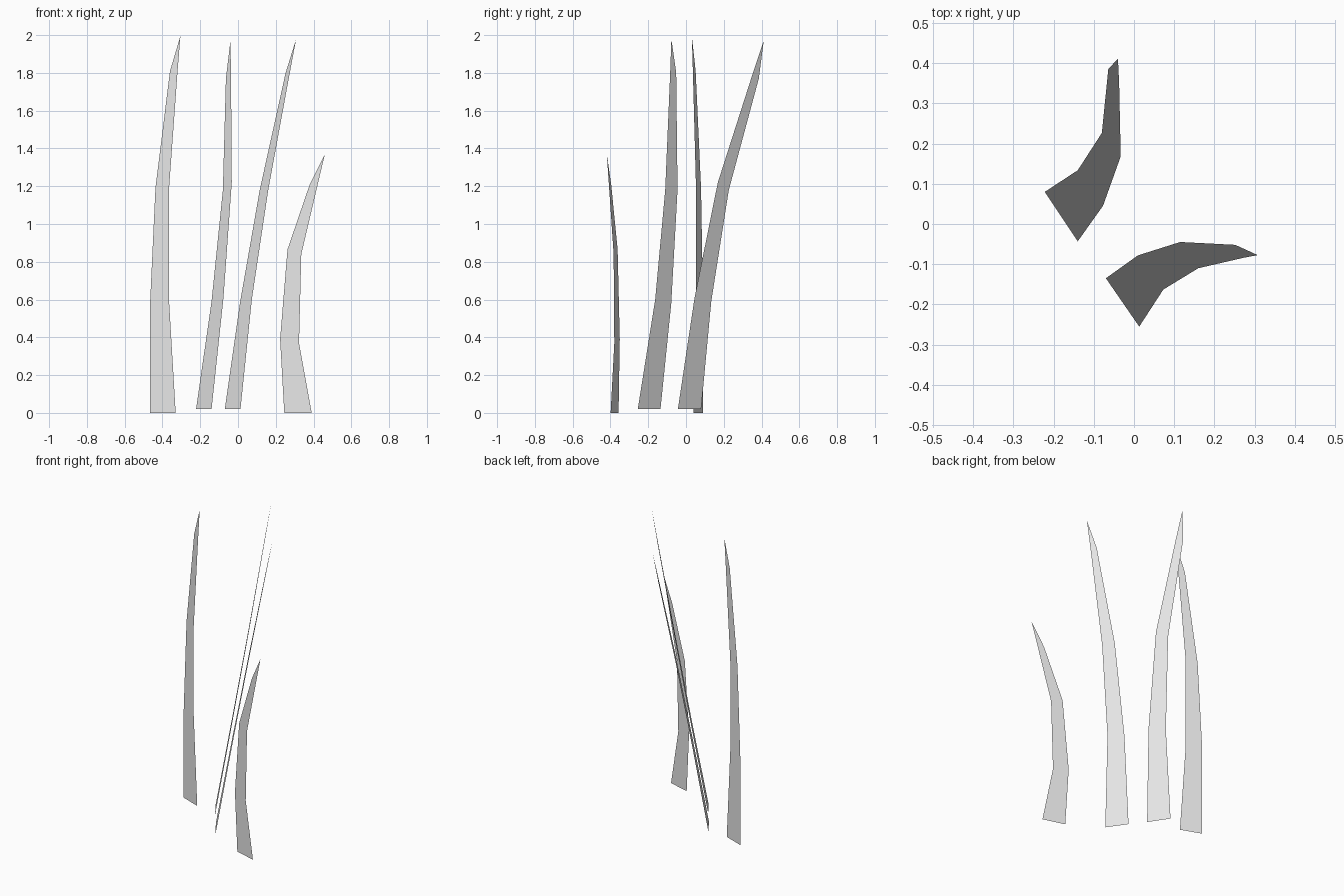
import bpy

cube = bpy.data.objects.get("Cube")
if cube:
    bpy.data.objects.remove(cube, do_unlink=True)

# Single pale grey for every blade
grey = bpy.data.materials.new("pale_grey")
grey.use_nodes = True
colour = (0.8, 0.8, 0.8, 1)
grey.diffuse_color = colour
grey.node_tree.nodes["Principled BSDF"].inputs["Base Color"].default_value = colour


def blade(name, left, right, tip, y0, turn, lean):
    """Flat tapering strip: edges are (x, z) pairs, y follows a tilted plane
    that starts at y0 on the lower left corner."""
    x0, z0 = left[0]

    def place(p):
        x, z = p
        return (x, y0 + turn * (x - x0) + lean * (z - z0), z)

    n = len(left)
    verts = [place(p) for p in left + right + [tip]]
    faces = [(i, n + i, n + i + 1, i + 1) for i in range(n - 1)]
    faces.append((n - 1, 2 * n - 1, 2 * n))
    mesh = bpy.data.meshes.new(name)
    mesh.from_pydata(verts, [], faces)
    mesh.materials.append(grey)
    obj = bpy.data.objects.new(name, mesh)
    bpy.context.collection.objects.link(obj)
    return obj


# Upright blades
blade("right_tall_blade",
      [(-.465, 0), (-.465, .59), (-.437, 1.19), (-.36, 1.81)],
      [(-.33, 0), (-.365, .59), (-.365, 1.19), (-.32, 1.81)],
      (-.305, 1.995), .09, -.37, 0)
blade("left_short_blade",
      [(.245, 0), (.223, .39), (.262, .865), (.38, 1.21)],
      [(.39, 0), (.323, .37), (.335, .84), (.422, 1.21)],
      (.46, 1.37), -.357, -.29, 0)

# Leaning blades
blade("back_leaning_blade",
      [(-.222, .02), (-.14, .59), (-.08, 1.18), (-.064, 1.77)],
      [(-.14, .02), (-.077, .61), (-.033, 1.22), (-.037, 1.79)],
      (-.04, 1.97), .08, -1.5, .31)
blade("front_leaning_blade",
      [(-.07, .02), (.01, .58), (.115, 1.18), (.252, 1.8)],
      [(.013, .02), (.073, .6), (.16, 1.18), (.274, 1.8)],
      (.308, 1.98), -.135, -1.45, .309)
